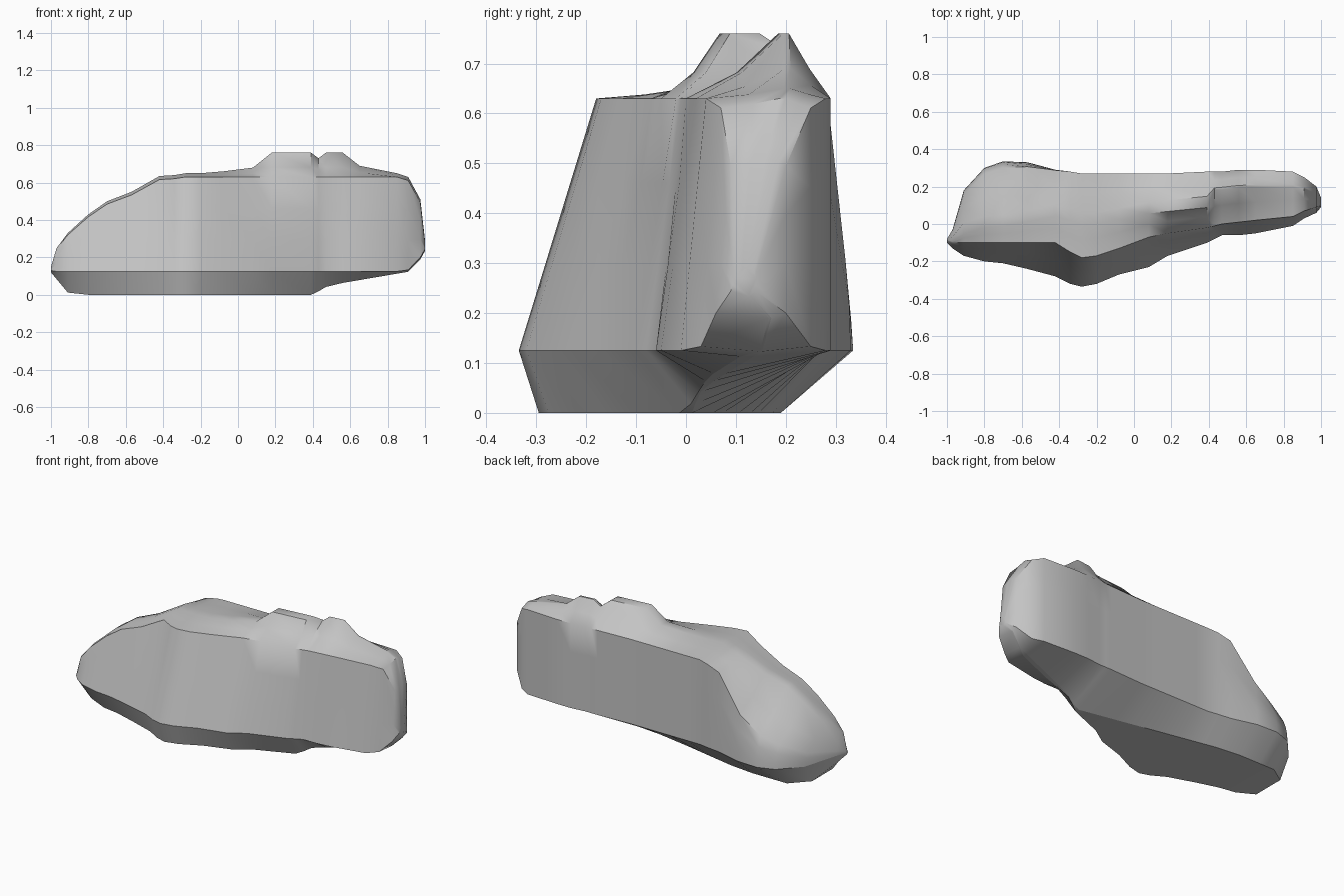
import bpy
import bmesh
import math

# Remove the default cube only
cube = bpy.data.objects.get("Cube")
if cube:
    bpy.data.objects.remove(cube, do_unlink=True)

# Stations along the rock: x, front foot y, front shoulder y, back y, top z
STATIONS = [
    (-1, -.1, -.09, -.08, .15),
    (-.97, -.13, -.1, -.03, .25),
    (-.91, -.17, -.1, .18, .33),
    (-.8, -.2, -.1, .3, .43),
    (-.7, -.21, -.1, .335, .5),
    (-.57, -.24, -.1, .33, .55),
    (-.42, -.28, -.1, .29, .635),
    (-.34, -.32, -.15, .28, .64),
    (-.28, -.335, -.18, .27, .65),
    (-.2, -.32, -.17, .27, .65),
    (-.08, -.27, -.13, .27, .66),
    (.08, -.23, -.07, .27, .68),
    (.18, -.17, -.05, .27, .76),
    (.39, -.1, -.02, .28, .76),
    (.43, -.08, -.01, .28, .73),
    (.47, -.06, 0, .28, .76),
    (.56, -.06, .01, .29, .76),
    (.65, -.05, .02, .29, .69),
    (.85, -.01, .04, .28, .65),
    (.91, .03, .07, .25, .63),
    (.975, .06, .09, .2, .51),
    (1, .09, .1, .14, .29),
]
FOOT, LEDGE = .125, .63
BASE_LEFT, BASE_RIGHT = -.9, .4
WALL_STEPS = 3


def mix(a, b, t):
    return a + (b - a) * t


def clamp(t):
    return min(1, max(0, t))


def underside(x):
    """Height of the base, which lifts off the ground towards both tips."""
    left_rise = max(0, BASE_LEFT - x) * 1.2
    right_gap = max(0, x - BASE_RIGHT)
    right_rise = min(.05, right_gap * .6) + max(0, right_gap - .08) * .17
    tip_rise = max(0, x - .94) * 1.6
    return left_rise + right_rise + tip_rise


def base_back_edge(x):
    """The flat base narrows to a point, then widens under the overhang."""
    narrowing = .09 - .2 * x
    overhang = .01 + .28 * (x - BASE_RIGHT)
    return min(.19, max(narrowing, overhang))


def wall(low, high, bend):
    """Points between the foot and the shoulder of one wall."""
    steps = [i / WALL_STEPS for i in range(1, WALL_STEPS)]
    return [(mix(low[0], high[0], t ** bend), mix(low[1], high[1], t))
            for t in steps]


def section(x, front, front_top, back, top):
    """Closed outline of the rock at one station, from the base round the front."""
    bottom = underside(x)
    foot = max(FOOT, bottom + .01)
    shoulder = max(foot + .01, min(LEDGE, top * .97))

    # The left end has a low lobe at the back
    lobe = clamp((-.4 - x) * 4)
    back_top = mix(back, mix(front_top, back, .92), lobe)
    back_shoulder = max(foot + .01, shoulder * mix(1, .62, lobe))

    base_back = min(base_back_edge(x), mix(front, back, .8))
    inset = .04 + .07 * abs(x + .28)
    base_front = min(front + inset, base_back - .005)

    # The crest runs further back on the right summit, where it is narrow
    right_summit = x > .42
    lean = .68 if right_summit else mix(.46, .3, lobe)
    ridge = mix(front_top, back_top, lean)
    half = .006 if right_summit else min(.03, (back_top - front_top) * .2)

    front_foot, back_foot = (front, foot), (back, foot)
    front_ledge = (front_top, shoulder)
    back_ledge = (back_top, back_shoulder)
    back_crown = mix(back_shoulder, top, mix(.45, .38, lobe))
    outline = [(base_back, bottom), (base_front, bottom), front_foot]
    outline += wall(front_foot, front_ledge, 1)
    outline += [front_ledge,
                (mix(front_top, ridge - half, .55), mix(shoulder, top, .4)),
                (ridge - half, top), (ridge + half, top),
                (mix(back_top, ridge + half, .5), back_crown),
                back_ledge]
    # The back wall stays full near its foot, then leans in
    outline += reversed(wall(back_foot, back_ledge, 2))
    outline.append(back_foot)
    return [(x, y, z) for y, z in outline]


# Rock body: skin the outlines and close both ends
bm = bmesh.new()
rings = [[bm.verts.new(point) for point in section(*station)]
         for station in STATIONS]
for left, right in zip(rings, rings[1:]):
    for i in range(len(left)):
        j = i - 1
        bm.faces.new((left[i], left[j], right[j], right[i]))
    # Keep crisp creases along the base and both feet
    for i in (0, 1, 2, -1):
        bm.edges.get((left[i], right[i])).smooth = False
for end_ring in (rings[0], rings[-1]):
    bm.faces.new(end_ring)
bmesh.ops.recalc_face_normals(bm, faces=bm.faces)

mesh = bpy.data.meshes.new("rock")
bm.to_mesh(mesh)
bm.free()
rock = bpy.data.objects.new("rock", mesh)
bpy.context.collection.objects.link(rock)

# Stone colour
grey = (.55, .55, .55, 1)
stone = bpy.data.materials.new("stone_grey")
stone.use_nodes = True
stone.diffuse_color = grey
for node in stone.node_tree.nodes:
    if node.type == "BSDF_PRINCIPLED":
        node.inputs["Base Color"].default_value = grey
mesh.materials.append(stone)

# Smooth faces with sharp ledges
bpy.ops.object.select_all(action="DESELECT")
rock.select_set(True)
bpy.context.view_layer.objects.active = rock
bpy.ops.object.shade_smooth_by_angle(angle=math.radians(42),
                                     keep_sharp_edges=True)
